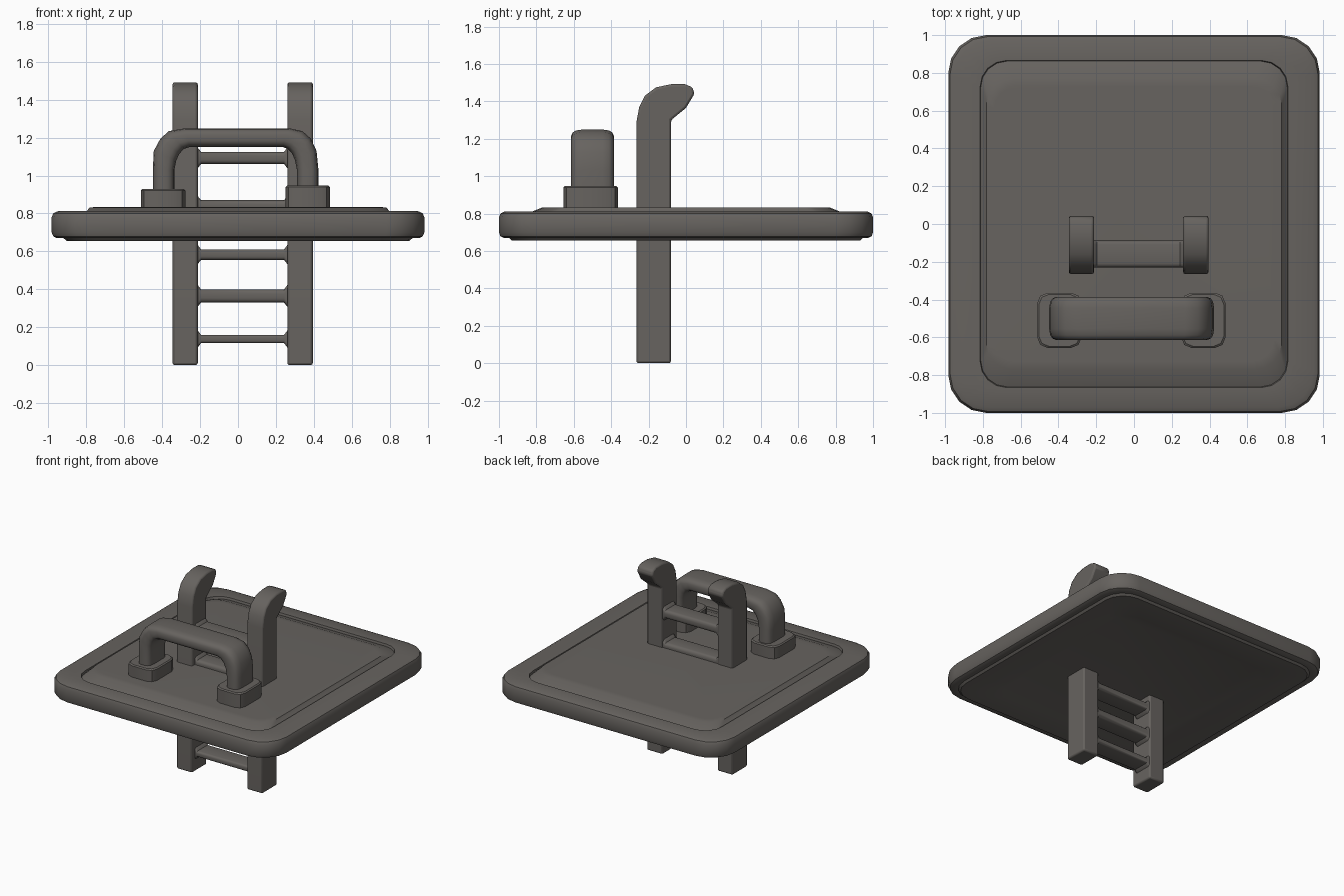
import bpy, bmesh, math

if "Cube" in bpy.data.objects:
    bpy.data.objects.remove(bpy.data.objects["Cube"])

metal = bpy.data.materials.new("dark warm grey metal")
metal.diffuse_color = (0.135, 0.125, 0.115, 1)
metal.use_nodes = True
metal.node_tree.nodes["Principled BSDF"].inputs["Base Color"].default_value = metal.diffuse_color


def finish(name, bm, angle=35, bevel=0, segments=2):
    bmesh.ops.recalc_face_normals(bm, faces=bm.faces)
    mesh = bpy.data.meshes.new(name)
    bm.to_mesh(mesh)
    bm.free()
    mesh.materials.append(metal)
    ob = bpy.data.objects.new(name, mesh)
    bpy.context.collection.objects.link(ob)
    if bevel:
        mod = ob.modifiers.new("soft edges", 'BEVEL')
        mod.width = bevel
        mod.segments = segments
        mod.limit_method = 'ANGLE'
        mod.angle_limit = math.radians(35)
    bpy.ops.object.select_all(action='DESELECT')
    ob.select_set(True)
    bpy.context.view_layer.objects.active = ob
    bpy.ops.object.shade_smooth_by_angle(angle=math.radians(angle))
    return ob


def loft(name, rings, **kw):
    """Skin a list of equal-length point rings and cap both ends."""
    bm = bmesh.new()
    vs = [[bm.verts.new(p) for p in ring] for ring in rings]
    n = len(vs[0])
    for a, b in zip(vs, vs[1:]):
        for i in range(n):
            j = (i + 1) % n
            bm.faces.new((a[i], a[j], b[j], b[i]))
    bm.faces.new(vs[0])
    bm.faces.new(vs[-1])
    return finish(name, bm, **kw)


def rounded_rect(hx, hy, r, z=0, cx=0, cy=0, steps=4):
    pts = []
    for k, (sx, sy) in enumerate([(1, 1), (-1, 1), (-1, -1), (1, -1)]):
        for s in range(steps + 1):
            a = math.pi / 2 * (k + s / steps)
            pts.append((cx + sx * (hx - r) + r * math.cos(a),
                        cy + sy * (hy - r) + r * math.sin(a), z))
    return pts


# Square hatch slab: underside recess, lip, rounded rim, groove, raised panel
slab = [(0.68, 0.70, 0.13, 0.672), (0.73, 0.75, 0.15, 0.656),
        (0.905, 0.93, 0.16, 0.656), (0.92, 0.945, 0.17, 0.670),
        (0.955, 0.975, 0.19, 0.670), (0.974, 0.993, 0.20, 0.679),
        (0.983, 1.0, 0.20, 0.70), (0.983, 1.0, 0.20, 0.78),
        (0.974, 0.992, 0.20, 0.801), (0.95, 0.97, 0.19, 0.812),
        (0.815, 0.866, 0.14, 0.812), (0.812, 0.862, 0.14, 0.795),
        (0.782, 0.77, 0.14, 0.832), (0.74, 0.73, 0.12, 0.834)]
loft("hatch_slab", [rounded_rect(*s) for s in slab])

# Ladder rails with tops hooked backwards
rail = [(-0.265, 0), (-0.08, 0), (-0.08, 1.30), (0.0, 1.365), (0.045, 1.44),
        (0.035, 1.475), (-0.005, 1.492), (-0.08, 1.492), (-0.16, 1.475),
        (-0.22, 1.43), (-0.25, 1.37), (-0.265, 1.29)]
for side, x0, x1 in (("left", -0.345, -0.212), ("right", 0.26, 0.395)):
    loft(side + "_ladder_rail", [[(x, y, z) for y, z in rail] for x in (x0, x1)],
         bevel=0.012)

# Rungs, flaring where they meet the rails
for i, (z, h) in enumerate([(0.138, 0.022), (0.365, 0.035), (0.583, 0.028),
                            (0.836, 0.034), (1.093, 0.032)]):
    rings = []
    for x, f in ((-0.23, 0.028), (-0.212, 0.022), (-0.195, 0), (0.243, 0),
                 (0.26, 0.022), (0.278, 0.028)):
        section = rounded_rect(0.072, h + f, h * 0.7, cx=-0.158, cy=z, steps=3)
        rings.append([(x, y, zz) for y, zz, _ in section])
    loft("ladder_rung_%d" % (i + 1), rings)

# Lifting handle: flattened tube between an outer and an inner arch
outer = [(-0.45, 0.86), (-0.45, 1.03), (-0.445, 1.13), (-0.41, 1.195),
         (-0.365, 1.235), (-0.28, 1.25), (0.27, 1.25), (0.34, 1.235),
         (0.385, 1.195), (0.415, 1.13), (0.425, 1.03), (0.425, 0.86)]
inner = [(-0.335, 0.86), (-0.335, 1.03), (-0.325, 1.08), (-0.308, 1.115),
         (-0.285, 1.14), (-0.255, 1.15), (0.235, 1.15), (0.262, 1.14),
         (0.285, 1.115), (0.30, 1.08), (0.31, 1.03), (0.31, 0.86)]
section = rounded_rect(0.115, 0.5, 0.0, steps=1)
section = []
for k in range(16):
    a = 2 * math.pi * (k + 0.5) / 16
    c, s = math.cos(a), math.sin(a)
    section.append((0.115 * math.copysign(abs(c) ** 0.45, c),
                    0.5 + 0.5 * math.copysign(abs(s) ** 0.65, s)))
rings = [[(o[0] + (n[0] - o[0]) * t, -0.5 + y, o[1] + (n[1] - o[1]) * t)
          for y, t in section] for o, n in zip(outer, inner)]
loft("lifting_handle", rings, angle=45)

# Handle feet
for side, cx, top in (("left", -0.395, 0.93), ("right", 0.367, 0.947)):
    loft(side + "_handle_foot",
         [rounded_rect(hx, hy, 0.055, z, cx, -0.51, 2) for hx, hy, z in
          ((0.117, 0.146, 0.81), (0.117, 0.146, top - 0.008),
           (0.109, 0.138, top))])
